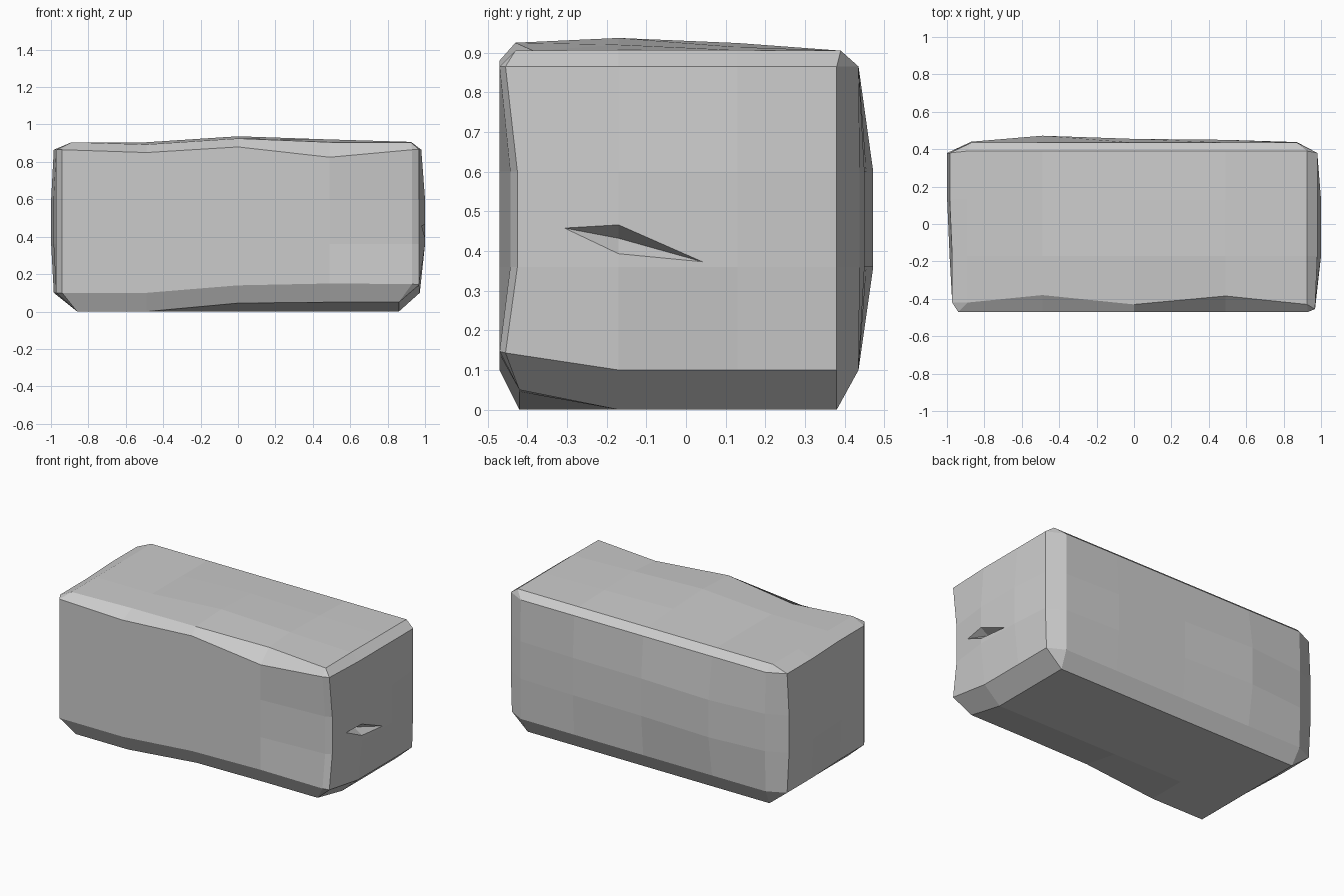
import bpy, bmesh
from itertools import product
from mathutils import Vector

if "Cube" in bpy.data.objects:
    bpy.data.objects.remove(bpy.data.objects["Cube"])

# Grid lines of the worn block; first and last entries are the outer planes
LINES = [
    [-0.98, -0.86, -0.49, 0.0, 0.49, 0.86, 0.98],
    [-0.47, -0.42, -0.17, 0.13, 0.38, 0.435],
    [0.0, 0.10, 0.36, 0.60, 0.865, 0.905],
]
LAST = [len(l) - 1 for l in LINES]

# Wear along the length, one value per inner x line
TOP_FRONT_Y = [-0.42, -0.38, -0.43, -0.385, -0.43]
TOP_FRONT_Z = [0.905, 0.893, 0.925, 0.905, 0.905]
TOP_MID_Z = [0.905, 0.905, 0.937, 0.92, 0.907]
FRONT_HIGH_Z = [0.865, 0.85, 0.88, 0.825, 0.865]
FRONT_LOW_Z = [0.10, 0.10, 0.14, 0.15, 0.147]
BOTTOM_FRONT_Z = [0, 0, 0.045, 0.05, 0.05]
BACK_MID_Y = [0.44, 0.472, 0.455, 0.45, 0.438]


def position(i, j, k):
    x, y, z = LINES[0][i], LINES[1][j], LINES[2][k]
    n = i - 1
    mid = k in (2, 3)
    if k == LAST[2]:                       # top
        x = {1: -0.89, 5: 0.925}.get(i, x)
        if j == 1:
            y, z = TOP_FRONT_Y[n], TOP_FRONT_Z[n]
        elif j == 2:
            z = TOP_MID_Z[n]
        elif j == 3:
            z = 0.6 * TOP_MID_Z[n] + 0.4 * 0.905
        else:
            y = 0.39
    elif k == 0:                           # bottom
        if j == 1:
            z = BOTTOM_FRONT_Z[n]
    elif j == 0:                           # front
        x = {1: -0.94, 5: 0.93}.get(i, x)
        if k == 1:
            z = FRONT_LOW_Z[n]
        elif k == 4:
            z = FRONT_HIGH_Z[n]
        elif i == 5:
            y = -0.443
    elif j == LAST[1]:                     # back
        x = {1: -0.87, 5: 0.87}.get(i, x)
        if mid:
            y = BACK_MID_Y[n]
    elif i == 0:                           # left end
        x = -0.972 if j < 3 else -0.985
        if mid and j > 1:
            x -= 0.014
    else:                                  # right end
        x = 0.972 if k == 1 else 0.98
        if mid and j in (2, 3):
            x = 1.0
        if j == 1:
            x = 0.968
            y = -0.425 if mid else -0.455
            if k == 1:
                z = 0.143
    return x, y, z


def make_object(name, bm):
    bmesh.ops.recalc_face_normals(bm, faces=bm.faces)
    me = bpy.data.meshes.new(name)
    bm.to_mesh(me)
    bm.free()
    ob = bpy.data.objects.new(name, me)
    bpy.context.collection.objects.link(ob)
    return ob


bm = bmesh.new()
verts = {}


def vert(index):
    index = tuple(index)
    if index not in verts:
        verts[index] = bm.verts.new(position(*index))
    return verts[index]


def key(**axes):
    return tuple(axes[a] for a in "xyz")


# Six sides
for a in range(3):
    b, c = [n for n in range(3) if n != a]
    for s in (0, LAST[a]):
        for u, v in product(range(1, LAST[b] - 1), range(1, LAST[c] - 1)):
            quad = []
            for du, dv in ((0, 0), (1, 0), (1, 1), (0, 1)):
                p = [s, s, s]
                p[b], p[c] = u + du, v + dv
                quad.append(vert(p))
            bm.faces.new(quad)

# Twelve chamfered edges
for c in range(3):
    a, b = [n for n in range(3) if n != c]
    for sa, sb in product((0, LAST[a]), (0, LAST[b])):
        ia, ib = (1 if sa == 0 else sa - 1), (1 if sb == 0 else sb - 1)
        for w in range(1, LAST[c] - 1):
            quad = []
            for pa, pb, pc in ((sa, ib, w), (ia, sb, w), (ia, sb, w + 1), (sa, ib, w + 1)):
                p = [0, 0, 0]
                p[a], p[b], p[c] = pa, pb, pc
                quad.append(vert(p))
            bm.faces.new(quad)

# Eight corner facets
for corner in product(*[(0, l) for l in LAST]):
    inner = [1 if s == 0 else s - 1 for s in corner]
    tri = []
    for a in range(3):
        p = list(inner)
        p[a] = corner[a]
        tri.append(vert(p))
    bm.faces.new(tri)
block = make_object("stone_block", bm)

# Chipped notch in the right end
bm = bmesh.new()
for p in ((0.995, -0.35, 0.466), (1.01, -0.17, 0.472), (1.01, 0.08, 0.362),
          (1.01, -0.17, 0.386), (0.945, -0.17, 0.432)):
    bm.verts.new(Vector(p))
bmesh.ops.convex_hull(bm, input=bm.verts)
cutter = make_object("notch_cutter", bm)
cutter.hide_render = True

mod = block.modifiers.new("notch", 'BOOLEAN')
mod.operation = 'DIFFERENCE'
mod.solver = 'EXACT'
mod.object = cutter
bpy.context.view_layer.objects.active = block
block.select_set(True)
bpy.ops.object.modifier_apply(modifier=mod.name)
bpy.data.objects.remove(cutter)
